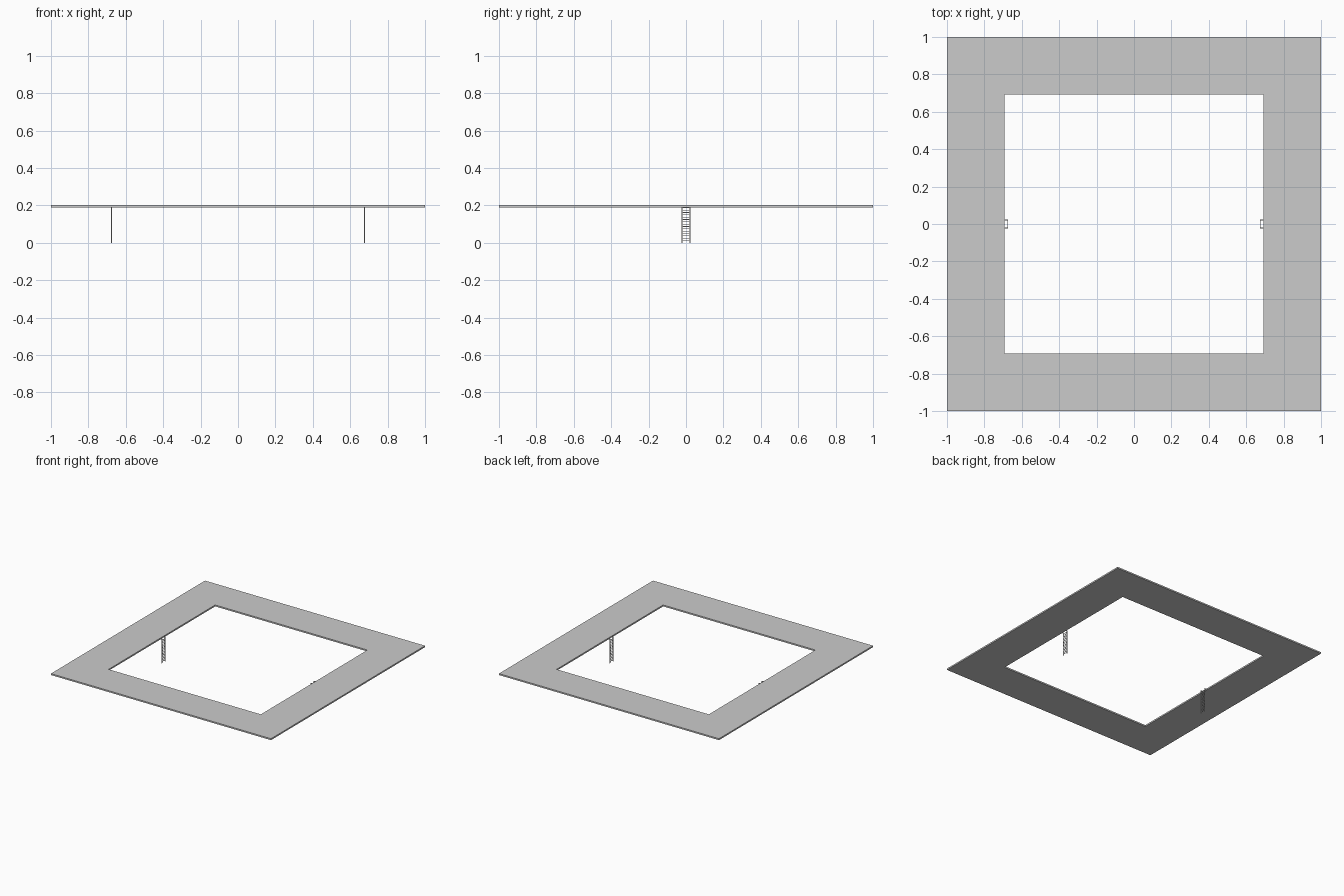
import bpy, bmesh

if "Cube" in bpy.data.objects:
    bpy.data.objects.remove(bpy.data.objects["Cube"])

TOP, BOTTOM = 0.202, 0.190
OUTER, INNER = 1.0, 0.692


def box(bm, lo, hi):
    vs = bmesh.ops.create_cube(bm, size=1)["verts"]
    for v in vs:
        for i in range(3):
            v.co[i] = hi[i] if v.co[i] > 0 else lo[i]


def finish(bm, name):
    bmesh.ops.recalc_face_normals(bm, faces=bm.faces)
    mesh = bpy.data.meshes.new(name)
    bm.to_mesh(mesh)
    bm.free()
    obj = bpy.data.objects.new(name, mesh)
    bpy.context.collection.objects.link(obj)
    return obj


# Square deck with an open centre
bm = bmesh.new()
corners = [(-1, -1), (1, -1), (1, 1), (-1, 1)]
rings = [[bm.verts.new((x * r, y * r, z)) for x, y in corners]
         for r, z in ((OUTER, BOTTOM), (OUTER, TOP), (INNER, TOP), (INNER, BOTTOM))]
for a, b in zip(rings, rings[1:] + rings[:1]):
    for i in range(4):
        j = (i + 1) % 4
        bm.faces.new((a[i], a[j], b[j], b[i]))
finish(bm, "deck")


# Ladder hanging inside each side of the opening
def ladder(name, side):
    bm = bmesh.new()
    x0, x1 = sorted((side * 0.675, side * 0.680))
    b0, b1 = sorted((side * 0.675, side * INNER))
    for s in (-1, 1):
        y0, y1 = sorted((s * 0.019, s * 0.024))
        box(bm, (x0, y0, 0), (x1, y1, 0.200))           # rail
        box(bm, (b0, y0, 0.195), (b1, y1, 0.200))       # bracket to deck
    for i in range(15):                                 # rungs
        z = 0.012 + i * 0.0125
        box(bm, (x0 + 0.001, -0.020, z - 0.0015), (x1 - 0.001, 0.020, z + 0.0015))
    finish(bm, name)


ladder("left_ladder", -1)
ladder("right_ladder", 1)
